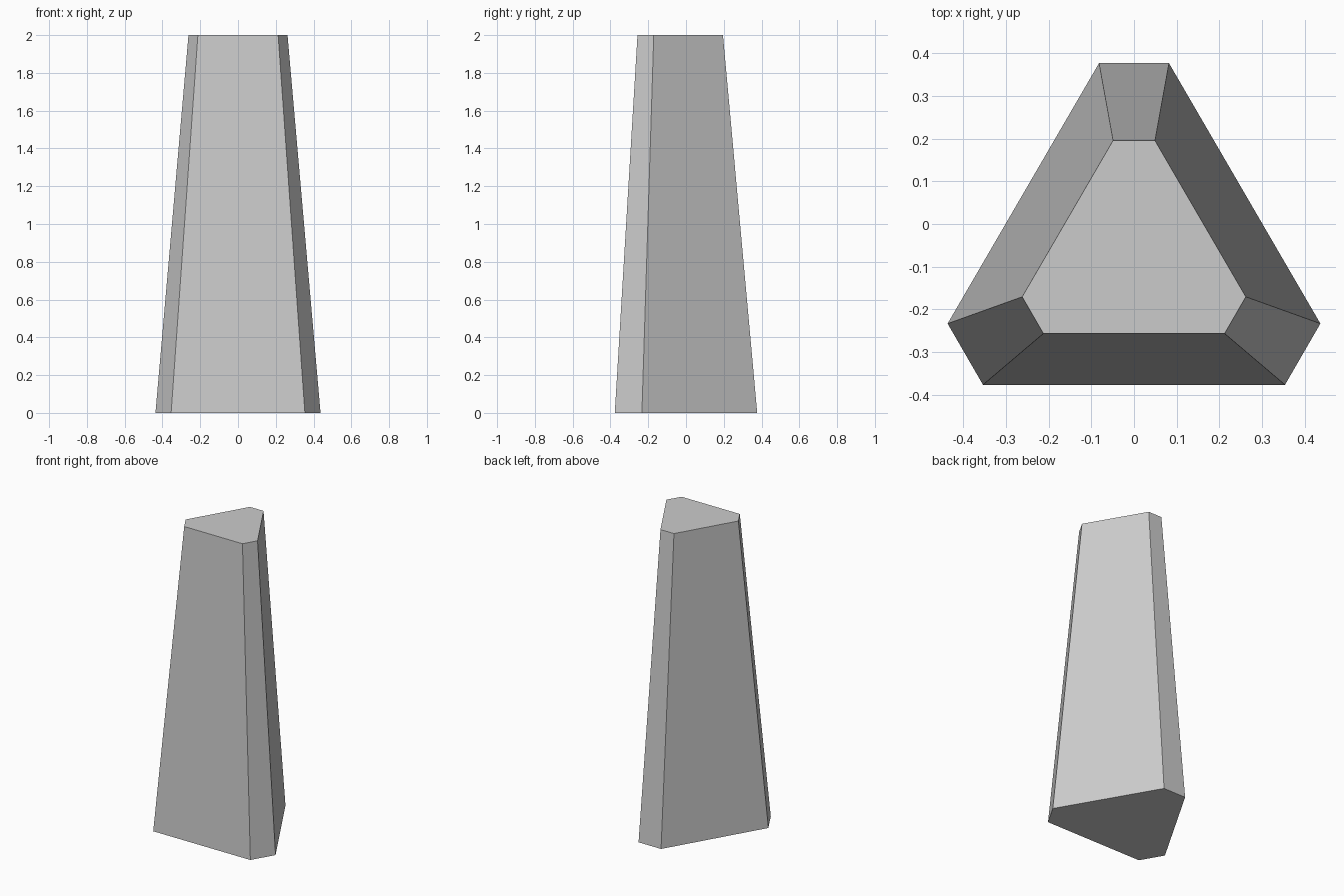
import bpy, bmesh
from mathutils import Vector

if "Cube" in bpy.data.objects:
    bpy.data.objects.remove(bpy.data.objects["Cube"])

HEIGHT = 2.0
TAPER = 0.6
CENTRE = Vector((0, -0.0765, 0))

# Triangular cross-section with clipped corners: right half, mirrored to the left
right_half = [(0.354, -0.377), (0.437, -0.2335), (0.082, 0.377)]
outline = right_half + [(-x, y) for x, y in reversed(right_half)]

# Base face
bm = bmesh.new()
base = bm.faces.new([bm.verts.new((x, y, 0)) for x, y in outline])

# Extrude upwards and taper towards the centroid
geom = bmesh.ops.extrude_face_region(bm, geom=[base], use_keep_orig=True)["geom"]
for v in (g for g in geom if isinstance(g, bmesh.types.BMVert)):
    v.co = CENTRE + (v.co - CENTRE) * TAPER + Vector((0, 0, HEIGHT))
bmesh.ops.recalc_face_normals(bm, faces=bm.faces)

mesh = bpy.data.meshes.new("tapered_pillar")
bm.to_mesh(mesh)
bm.free()
bpy.context.collection.objects.link(bpy.data.objects.new("tapered_pillar", mesh))
